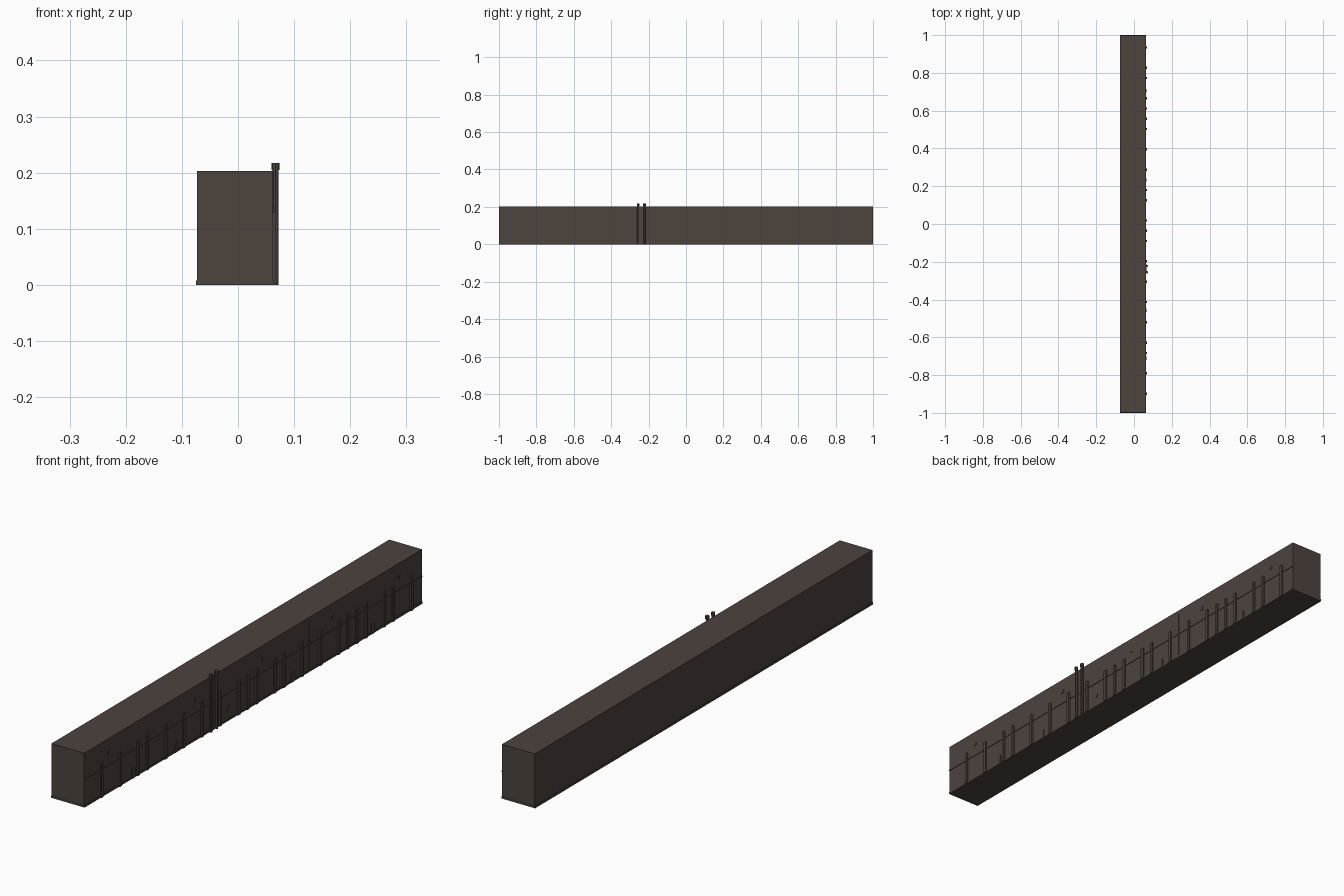
import bpy, bmesh
from mathutils import Matrix, Vector

if "Cube" in bpy.data.objects:
    bpy.data.objects.remove(bpy.data.objects["Cube"])

mat = bpy.data.materials.new("dark_brown")
mat.diffuse_color = (0.075, 0.056, 0.048, 1)
mat.use_nodes = True
mat.node_tree.nodes["Principled BSDF"].inputs["Base Color"].default_value = mat.diffuse_color


def boxes(name, items):
    """One object made of boxes given as (x0, x1, y0, y1, z0, z1)."""
    bm = bmesh.new()
    for x0, x1, y0, y1, z0, z1 in items:
        m = Matrix.Translation(((x0 + x1) / 2, (y0 + y1) / 2, (z0 + z1) / 2))
        m = m @ Matrix.Diagonal((x1 - x0, y1 - y0, z1 - z0, 1))
        bmesh.ops.create_cube(bm, size=1, matrix=m)
    finish(name, bm)


def finish(name, bm):
    me = bpy.data.meshes.new(name)
    bm.to_mesh(me)
    bm.free()
    me.materials.append(mat)
    ob = bpy.data.objects.new(name, me)
    bpy.context.collection.objects.link(ob)


def pipes(name, items):
    """Vertical eight-sided tubes given as (x, y, z0, z1, radius)."""
    bm = bmesh.new()
    for x, y, z0, z1, r in items:
        bmesh.ops.create_cone(bm, cap_ends=True, segments=8, radius1=r, radius2=r,
                              depth=z1 - z0,
                              matrix=Matrix.Translation((x, y, (z0 + z1) / 2)))
    finish(name, bm)


FACE = 0.0625   # plane of the detailed wall

# Main block and its base course
boxes("wall_block", [(-0.073, FACE, -0.999, 0.999, 0.004, 0.203)])
boxes("base_course", [(-0.075, 0.0645, -1, 1, 0, 0.008)])

# Thin ledge along the middle of the detailed face
boxes("middle_ledge", [(FACE - 0.002, 0.0645, -1, 1, 0.100, 0.104)])

# Irregularly skipped pilasters on an even pitch
steps = [0, 2, 4, 5, 7, 9, 11, 13, 15, 16, 17, 19, 20, 22, 24,
         26, 27, 28, 29, 31, 32, 34]
ys = [-0.898 + 0.0539 * s for s in steps]
boxes("pilasters", [(FACE - 0.002, 0.068, y - 0.006, y + 0.006, 0, 0.13) for y in ys])

# Pair of tall chimney pipes with caps
stack_y = (-0.256, -0.222)
pipes("chimney_pipes", [(0.067, y, 0, 0.206, 0.0055) for y in stack_y])
pipes("chimney_caps", [(0.067, y, 0.205, 0.217, 0.0073) for y in stack_y])

# Slim downpipe
boxes("downpipe", [(FACE - 0.001, 0.0645, 0.332, 0.336, 0, 0.185)])

# Low doors at ground level
boxes("doors", [(FACE - 0.002, 0.0655, y - 0.009, y + 0.009, 0, 0.035)
                for y in (-0.71, -0.457, -0.24, 0.233, 0.705)])

# Small wall vents
vents = [(-0.85, 0.15), (-0.34, 0.15), (0.06, 0.15), (0.47, 0.15), (0.87, 0.15),
         (-0.145, 0.045)]
boxes("vents", [(FACE - 0.002, 0.0645, y - 0.007, y + 0.007, z - 0.006, z + 0.006)
                for y, z in vents])
